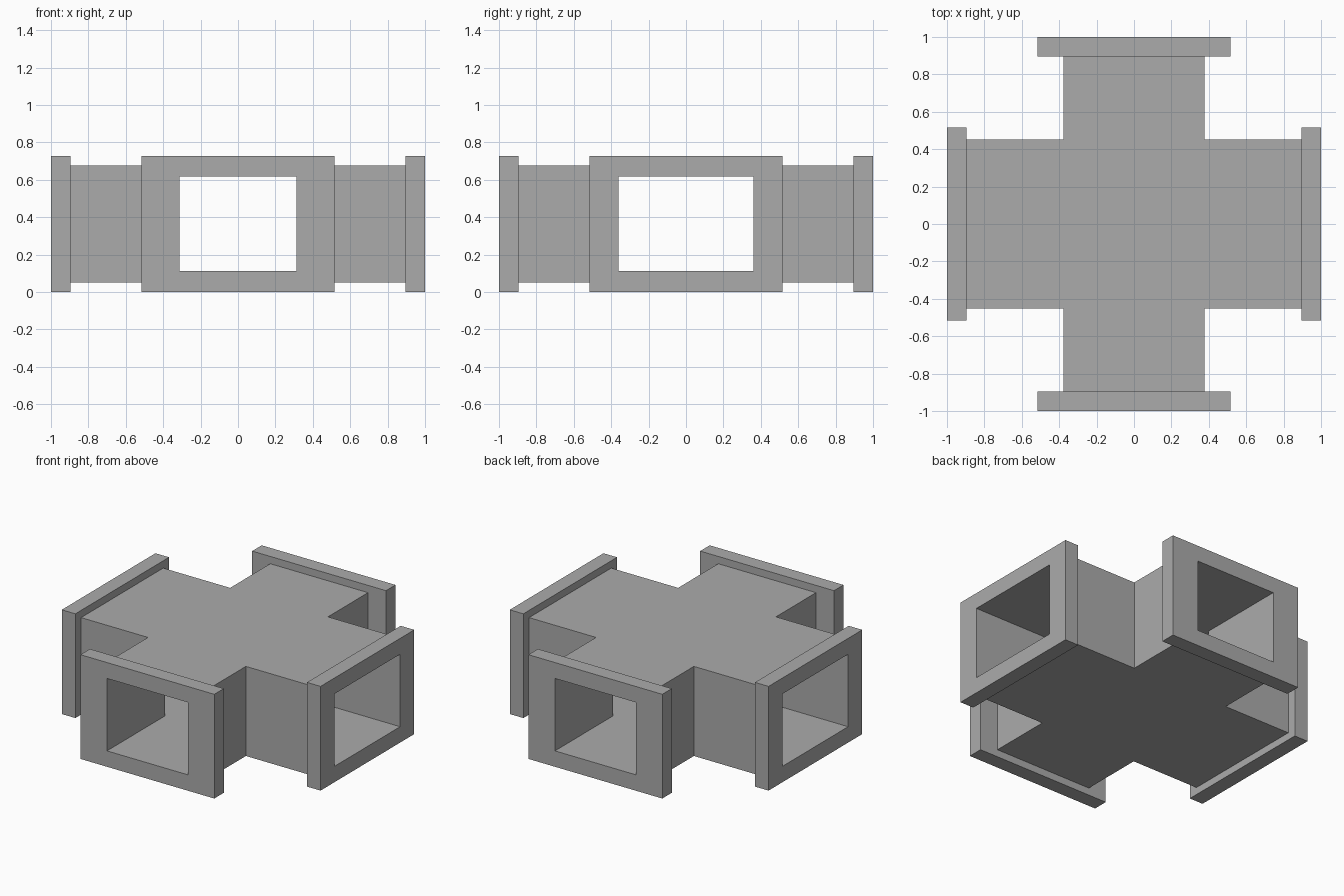
import bpy, bmesh

if "Cube" in bpy.data.objects:
    bpy.data.objects.remove(bpy.data.objects["Cube"])

MID_Z = 0.364          # height of the duct centre line


def cross_prism(name, hx, hy, half_len, hz):
    """Plus-shaped prism: hx = half width of the y arm, hy = half width of the x arm."""
    L = half_len
    pts = [(hx, -L), (hx, -hy), (L, -hy), (L, hy), (hx, hy), (hx, L),
           (-hx, L), (-hx, hy), (-L, hy), (-L, -hy), (-hx, -hy), (-hx, -L)]
    bm = bmesh.new()
    face = bm.faces.new([bm.verts.new((x, y, MID_Z - hz)) for x, y in pts])
    ext = bmesh.ops.extrude_face_region(bm, geom=[face])
    top = [v for v in ext["geom"] if isinstance(v, bmesh.types.BMVert)]
    bmesh.ops.translate(bm, verts=top, vec=(0, 0, 2 * hz))
    bmesh.ops.recalc_face_normals(bm, faces=bm.faces)
    return add_object(name, bm)


def box(name, centre, size):
    bm = bmesh.new()
    bmesh.ops.create_cube(bm, size=1)
    bmesh.ops.scale(bm, verts=bm.verts, vec=size)
    bmesh.ops.translate(bm, verts=bm.verts, vec=centre)
    return add_object(name, bm)


# Dark grey metal shared by every part
metal = bpy.data.materials.new("dark_grey_metal")
metal.diffuse_color = (0.41, 0.41, 0.41, 1)
metal.use_nodes = True
metal.node_tree.nodes["Principled BSDF"].inputs["Base Color"].default_value = metal.diffuse_color


def add_object(name, bm):
    mesh = bpy.data.meshes.new(name)
    bm.to_mesh(mesh)
    bm.free()
    mesh.materials.append(metal)
    obj = bpy.data.objects.new(name, mesh)
    bpy.context.collection.objects.link(obj)
    return obj


def boolean(target, tool, operation):
    mod = target.modifiers.new(operation.title(), 'BOOLEAN')
    mod.operation, mod.solver, mod.object = operation, 'EXACT', tool
    bpy.context.view_layer.objects.active = target
    bpy.ops.object.modifier_apply(modifier=mod.name)
    bpy.data.objects.remove(tool)


# Crossing duct body
duct = cross_prism("duct_crossing", 0.378, 0.453, 0.95, 0.313)

# End flanges
T, W, H = 0.105, 1.034, 2 * MID_Z
for s in (-1, 1):
    c = s * (1 - T / 2)
    boolean(duct, box("flange_x", (c, 0, MID_Z), (T, W, H)), 'UNION')
    boolean(duct, box("flange_y", (0, c, MID_Z), (W, T, H)), 'UNION')

# Hollow passage through both arms
passage = cross_prism("passage_cutter", 0.312, 0.361, 1.2, 0.253)
passage.hide_render = True
boolean(duct, passage, 'DIFFERENCE')
